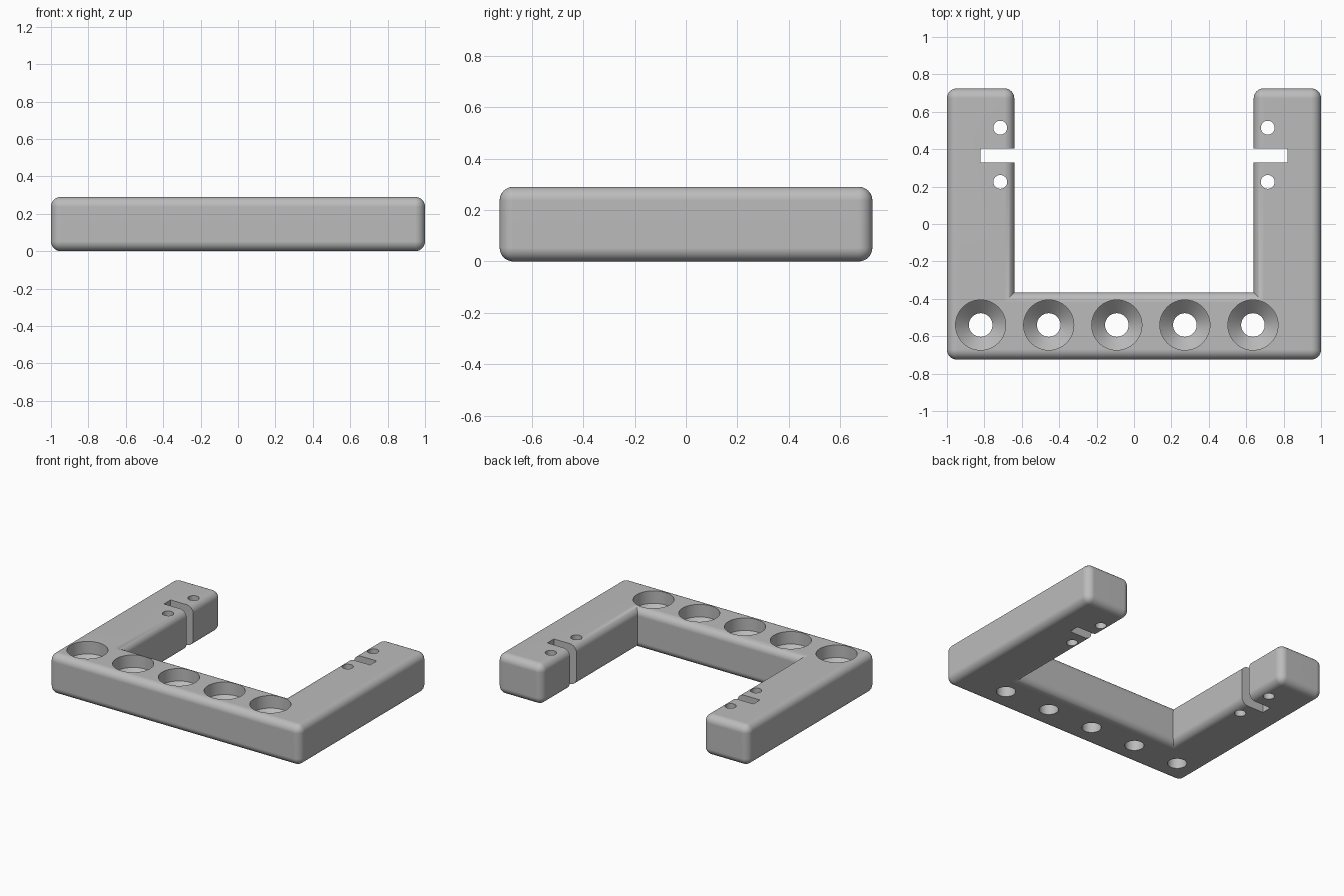
import bpy, bmesh, math
from mathutils import Matrix

cube = bpy.data.objects.get("Cube")
if cube:
    bpy.data.objects.remove(cube, do_unlink=True)

HX, HY, H = 1.0, 0.725, 0.29      # half width, half depth, height
LEG_X, BAR_Y = 0.64, -0.365       # inner faces of the legs and crossbar
ROUND = 0.053

grey = bpy.data.materials.new("plain grey")
grey.use_nodes = True
COLOUR = (0.5, 0.5, 0.5, 1)
grey.diffuse_color = COLOUR
grey.node_tree.nodes["Principled BSDF"].inputs["Base Color"].default_value = COLOUR


def make_object(name, bm):
    bmesh.ops.recalc_face_normals(bm, faces=bm.faces)
    mesh = bpy.data.meshes.new(name)
    bm.to_mesh(mesh)
    bm.free()
    mesh.materials.append(grey)
    obj = bpy.data.objects.new(name, mesh)
    bpy.context.collection.objects.link(obj)
    return obj


def add_lathe(bm, x, y, profile, sides=64):
    """Closed turned solid from (radius, z) pairs, bottom to top."""
    rings = []
    for r, z in profile:
        rings.append([bm.verts.new((x + r * math.cos(2 * math.pi * i / sides),
                                    y + r * math.sin(2 * math.pi * i / sides), z))
                      for i in range(sides)])
    for low, high in zip(rings, rings[1:]):
        for i in range(sides):
            j = (i + 1) % sides
            bm.faces.new((low[i], low[j], high[j], high[i]))
    bm.faces.new(rings[0][::-1])
    bm.faces.new(rings[-1])


def add_box(bm, x0, x1, y0, y1, z0, z1):
    size = Matrix.Diagonal((x1 - x0, y1 - y0, z1 - z0, 1))
    place = Matrix.Translation(((x0 + x1) / 2, (y0 + y1) / 2, (z0 + z1) / 2))
    bmesh.ops.create_cube(bm, size=1, matrix=place @ size)


# U-shaped frame, rounded everywhere except the two inner corners
outline = [(-HX, -HY), (HX, -HY), (HX, HY), (LEG_X, HY),
           (LEG_X, BAR_Y), (-LEG_X, BAR_Y), (-LEG_X, HY), (-HX, HY)]
bm = bmesh.new()
base = bm.faces.new([bm.verts.new((x, y, 0)) for x, y in outline])
extruded = bmesh.ops.extrude_face_region(bm, geom=[base])["geom"]
bmesh.ops.translate(bm, vec=(0, 0, H),
                    verts=[v for v in extruded if isinstance(v, bmesh.types.BMVert)])
bmesh.ops.recalc_face_normals(bm, faces=bm.faces)
rounded = [e for e in bm.edges if e.is_convex]
bmesh.ops.bevel(bm, geom=rounded, offset=ROUND, segments=8, profile=0.5,
                affect='EDGES', clamp_overlap=True)
frame = make_object("bracket_frame", bm)

# Cutters: five recessed countersunk holes, plus slots and pin holes in the legs
bm = bmesh.new()
for i in range(5):
    add_lathe(bm, -0.82 + i * 0.364, -0.54,
              [(0.063, -0.1), (0.063, H - 0.16), (0.134, H - 0.09), (0.134, H + 0.1)])
for side in (-1, 1):
    add_box(bm, *sorted((side * 0.82, side * 0.55)), 0.33, 0.405, -0.1, H + 0.1)
    for y in (0.225, 0.515):
        add_lathe(bm, side * 0.715, y, [(0.037, -0.1), (0.037, H + 0.1)], 32)
cutter = make_object("hole_cutter", bm)
cutter.hide_render = True

cut = frame.modifiers.new("holes", 'BOOLEAN')
cut.operation = 'DIFFERENCE'
cut.solver = 'EXACT'
cut.object = cutter
for obj in bpy.context.selected_objects:
    obj.select_set(False)
bpy.context.view_layer.objects.active = frame
frame.select_set(True)
bpy.ops.object.modifier_apply(modifier=cut.name)
bpy.data.objects.remove(cutter, do_unlink=True)

# Smooth rounds, crisp edges, flat large faces
bpy.ops.object.shade_smooth_by_angle(angle=math.radians(30))
normals = frame.modifiers.new("flat_faces", 'WEIGHTED_NORMAL')
normals.keep_sharp = True
